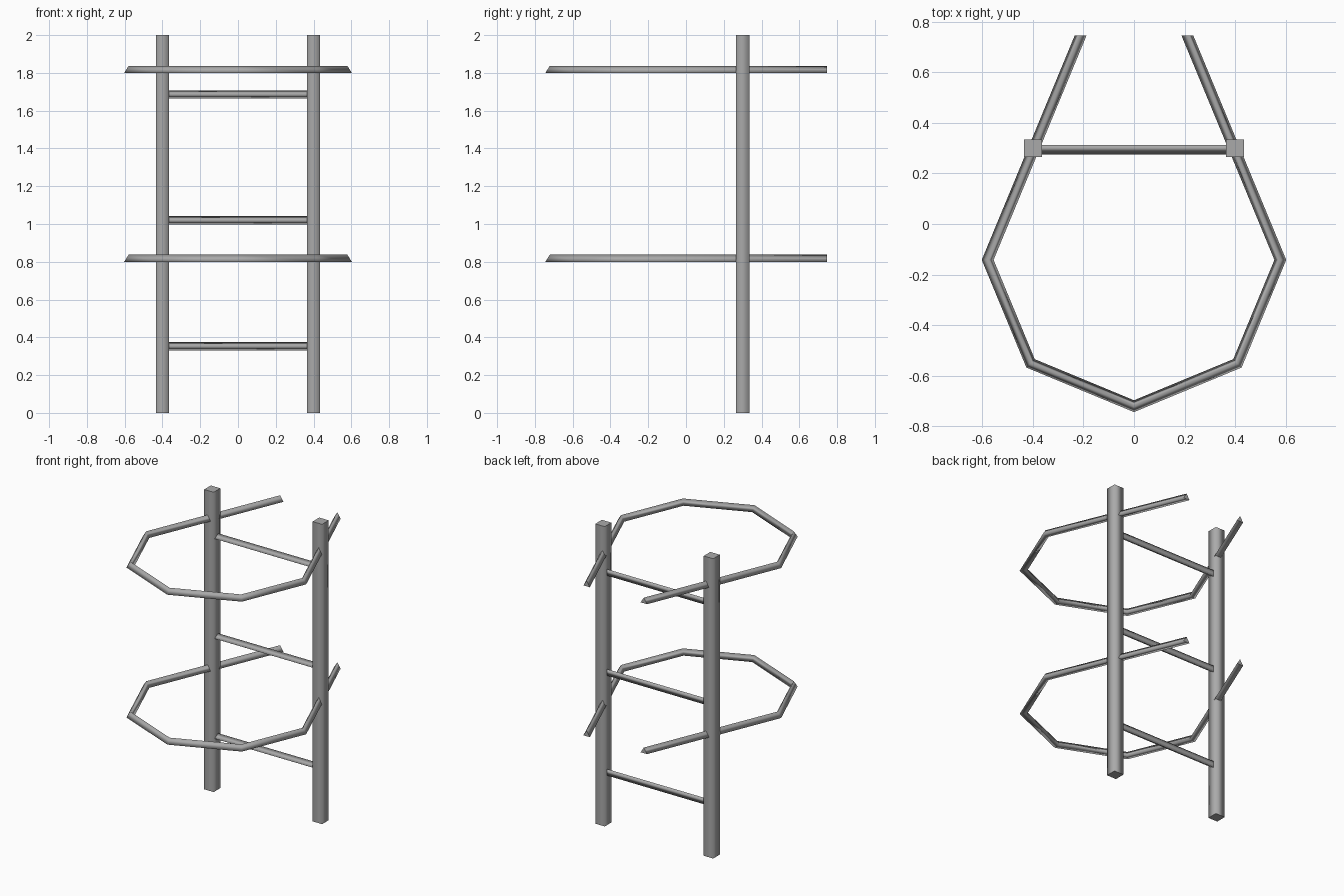
import bpy
import bmesh
from math import cos, sin, pi, radians

cube = bpy.data.objects.get("Cube")
if cube:
    bpy.data.objects.remove(cube, do_unlink=True)

GREY = (0.4, 0.4, 0.4, 1)
steel = bpy.data.materials.new("steel_grey")
steel.use_nodes = True
steel.diffuse_color = GREY
steel.node_tree.nodes["Principled BSDF"].inputs["Base Color"].default_value = GREY


def loft(name, rings):
    """Skin matching rings of points; sides smooth, end caps crisp."""
    bm = bmesh.new()
    rows = [[bm.verts.new(p) for p in ring] for ring in rings]
    n = len(rows[0])
    for a, b in zip(rows, rows[1:]):
        for i in range(n):
            j = (i + 1) % n
            bm.faces.new((a[i], a[j], b[j], b[i])).smooth = True
    for row in (rows[0], rows[-1]):
        cap = bm.faces.new(row)
        for edge in cap.edges:
            edge.smooth = False
    bmesh.ops.recalc_face_normals(bm, faces=bm.faces)
    mesh = bpy.data.meshes.new(name)
    bm.to_mesh(mesh)
    bm.free()
    mesh.materials.append(steel)
    obj = bpy.data.objects.new(name, mesh)
    bpy.context.collection.objects.link(obj)
    return obj


def polygon(sides, radius, start):
    return [(radius * cos(start + 2 * pi * i / sides),
             radius * sin(start + 2 * pi * i / sides)) for i in range(sides)]


POST_X, POST_Y = 0.4, 0.3
BAR = 0.025

# Square upright posts
square = polygon(4, 0.035 * 2 ** 0.5, pi / 4)
for side, sign in (("left", 1), ("right", -1)):
    loft(side + "_post", [[(sign * POST_X + u, POST_Y + v, z) for u, v in square]
                          for z in (0, 2)])

# Three-sided rungs, point towards the front
rung_profile = polygon(3, BAR, pi)
for i, label in enumerate(("lower", "middle", "upper")):
    z = 0.353 + i * 2 / 3
    loft(label + "_rung", [[(x, POST_Y + u, z + v) for u, v in rung_profile]
                           for x in (-POST_X, POST_X)])

# Open hoops: half an octagon whose side segments run on to the back
HOOP_R, HOOP_Y, BACK_Y = 0.579, -0.142, 0.746
hoop_profile = polygon(3, BAR, pi / 2)


def hoop(name, base_z):
    radii = [(HOOP_R + u / cos(pi / 8), base_z + BAR / 2 + v) for u, v in hoop_profile]
    reach = (BACK_Y - HOOP_Y) * (1 - cos(pi / 4)) / sin(pi / 4)
    left_end = [(r - reach, BACK_Y, z) for r, z in radii]
    right_end = [(-x, y, z) for x, y, z in left_end]
    bends = [[(r * cos(a), HOOP_Y + r * sin(a), z) for r, z in radii]
             for a in (radians(-45 * k) for k in range(5))]
    return loft(name, [left_end] + bends + [right_end])


hoop("lower_hoop", 0.8)
hoop("upper_hoop", 1.8)
